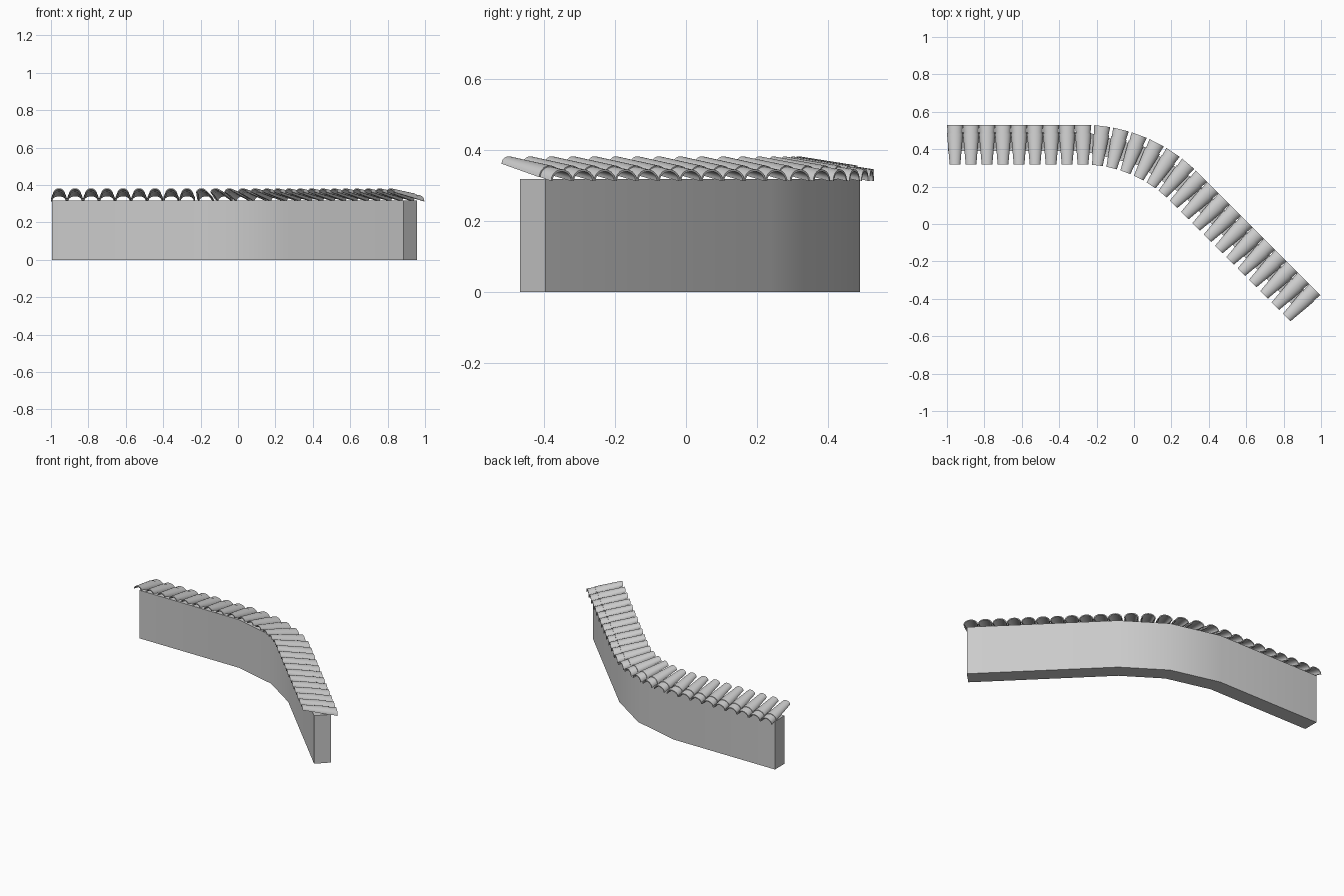
import bpy, bmesh
from math import sin, cos, pi, radians
from mathutils import Vector, Matrix

if "Cube" in bpy.data.objects:
    bpy.data.objects.remove(bpy.data.objects["Cube"])

WALL_H = 0.318
HALF_W = 0.051


def finish(name, bm, angle):
    bmesh.ops.recalc_face_normals(bm, faces=bm.faces)
    me = bpy.data.meshes.new(name)
    bm.to_mesh(me)
    bm.free()
    ob = bpy.data.objects.new(name, me)
    bpy.context.collection.objects.link(ob)
    bpy.ops.object.select_all(action='DESELECT')
    ob.select_set(True)
    bpy.context.view_layer.objects.active = ob
    bpy.ops.object.shade_smooth_by_angle(angle=radians(angle))
    return ob


# bent wall: rectangular section swept along a mitred centre line
path = [Vector(p) for p in [(-0.995, 0.44), (-0.26, 0.44), (0.043, 0.362),
                            (0.288, 0.2005), (0.921, -0.4325)]]
bm = bmesh.new()
rings = []
for i, p in enumerate(path):
    a = (p - path[i - 1]).normalized() if i > 0 else None
    b = (path[i + 1] - p).normalized() if i < len(path) - 1 else None
    a, b = a or b, b or a
    t = (a + b).normalized()
    n = Vector((-t.y, t.x)) * (HALF_W / t.dot(a))
    rings.append([bm.verts.new((*(p + n * s), z))
                  for s, z in [(-1, 0), (1, 0), (1, WALL_H), (-1, WALL_H)]])
for r0, r1 in zip(rings, rings[1:]):
    for k in range(4):
        bm.faces.new((r0[k], r0[k - 1], r1[k - 1], r1[k]))
bm.faces.new(rings[0])
bm.faces.new(rings[-1])
finish("wall", bm, 30)


# smooth guide for the tiles: straight, 45 degree arc, straight
X0, ARC_R, INNER = -0.2765, 0.785, 0.735


def guide(s):
    straight = X0 + 0.995
    arc = INNER * pi / 4
    t = min(max((s - straight) / INNER, 0), pi / 4)
    p = Vector((X0 + ARC_R * sin(t), 0.44 - ARC_R + ARC_R * cos(t), 0))
    rest = s - straight if s < straight else max(s - straight - arc, 0)
    return p + Vector((cos(t), -sin(t), 0)) * rest, t


# tapered half-round tile, wide and low at the back, narrow and raised at the front
def add_tile(bm, mat, y_back, z_back, length=0.165, rise=0.038, thick=0.006, segs=10):
    loops = []
    for f, w, h in [(0, 0.043, 0.033), (1, 0.0285, 0.021)]:
        y, z = y_back - f * length, z_back + f * rise
        for inset in (0, thick):
            loops.append([bm.verts.new(mat @ Vector((
                (w - inset) * cos(pi * k / segs), y,
                z + (h - inset) * sin(pi * k / segs)))) for k in range(segs + 1)])
    bo, bi, fo, fi = loops
    for A, B in [(bo, fo), (bi, fi), (bo, bi), (fo, fi)]:
        for k in range(segs):
            bm.faces.new((A[k], A[k + 1], B[k + 1], B[k]))
    for k in (0, segs):
        bm.faces.new((bo[k], fo[k], fi[k], bi[k]))


# two overlapping rows of tiles along the top
for name, y, z in [("lower_roof_tiles", 0.090, 0.3127), ("upper_roof_tiles", 0.043, 0.3235)]:
    bm = bmesh.new()
    for i in range(26):
        p, t = guide(0.038 + i * 0.0856)
        add_tile(bm, Matrix.Translation(p) @ Matrix.Rotation(-t, 4, 'Z'), y, z)
    finish(name, bm, 40)
